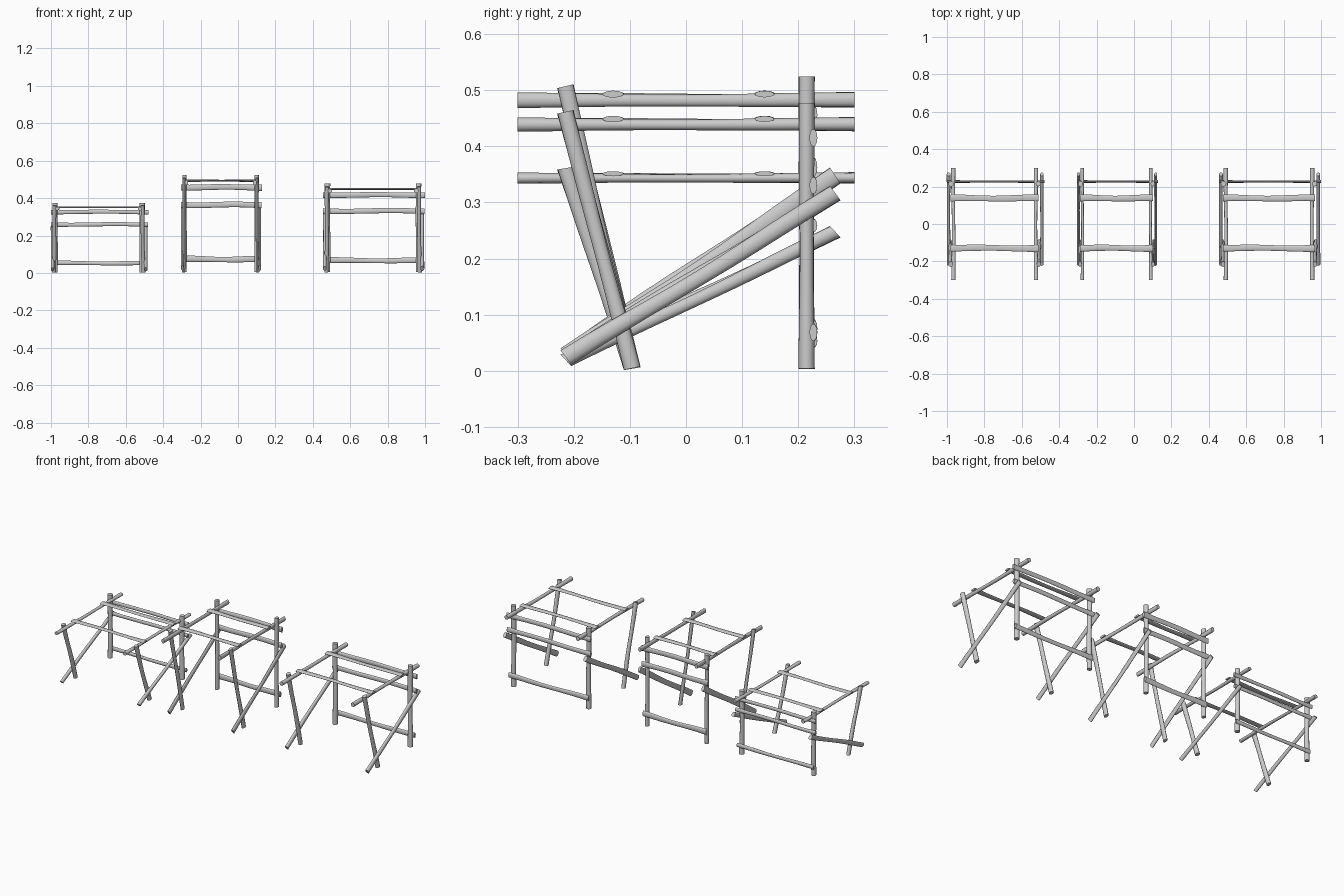
import bpy, bmesh, math
from mathutils import Vector

cube = bpy.data.objects.get("Cube")
if cube:
    bpy.data.objects.remove(cube, do_unlink=True)

# Single weathered wood colour
wood = bpy.data.materials.new("pale_grey_wood")
wood.use_nodes = True
colour = (0.6, 0.6, 0.6, 1)
wood.diffuse_color = colour
wood.node_tree.nodes["Principled BSDF"].inputs["Base Color"].default_value = colour

SIDES, RINGS = 12, 10


def stick(name, start, end, wide, deep, side, place, bow=(0, 0, 0), waist=0.15, phase=0.0):
    """Knobbly pole with an oval section; 'side' is the direction of its width."""
    start, end, side, bow = map(Vector, (start, end, side, bow))
    axis = (end - start).normalized()
    other = axis.cross(side).normalized()
    centre, sx, sz = place
    bm = bmesh.new()
    rings = []
    for i in range(RINGS + 1):
        t = i / RINGS
        # Gentle bend, slimmer middle and uneven bark
        mid = start.lerp(end, t) + bow * math.sin(math.pi * t) * math.cos(4 * t + phase)
        size = 1 - waist * math.sin(math.pi * t) + 0.04 * math.sin(9 * t + phase)
        ring = []
        for k in range(SIDES):
            a = 2 * math.pi * k / SIDES
            p = mid + size * (side * wide * math.cos(a) + other * deep * math.sin(a))
            ring.append(bm.verts.new((centre + p.x * sx, p.y, p.z * sz)))
        rings.append(ring)
    for low, high in zip(rings, rings[1:]):
        for k in range(SIDES):
            n = (k + 1) % SIDES
            bm.faces.new((low[k], low[n], high[n], high[k]))
    bm.faces.new(rings[0][::-1])
    bm.faces.new(rings[-1])
    bmesh.ops.recalc_face_normals(bm, faces=bm.faces)
    mesh = bpy.data.meshes.new(name)
    bm.to_mesh(mesh)
    bm.free()
    mesh.materials.append(wood)
    obj = bpy.data.objects.new(name, mesh)
    bpy.context.collection.objects.link(obj)
    bpy.ops.object.select_all(action="DESELECT")
    obj.select_set(True)
    bpy.context.view_layer.objects.active = obj
    bpy.ops.object.shade_smooth_by_angle(angle=math.radians(45))


def rack(label, place):
    X, Y, Z = (1, 0, 0), (0, 1, 0), (0, 0, 1)
    for word, s, brace_x in (("right", -1, -0.204), ("left", 1, 0.209)):
        n = f"{label}_{word}_"
        # Upright back post
        stick(n + "back_post", (s * 0.193, 0.215, 0.004), (s * 0.193, 0.215, 0.524),
              0.0115, 0.014, X, place, (0.002, 0, 0), 0.1, s)
        # Top rail running front to back
        stick(n + "top_rail", (s * 0.183, -0.3, 0.482), (s * 0.183, 0.3, 0.483),
              0.0095, 0.0135, X, place, (0.002, 0, 0.001), 0.2, s)
        # Leaning front leg
        stick(n + "front_leg", (s * 0.198, -0.096, 0.005), (s * 0.195, -0.215, 0.507),
              0.009, 0.0145, X, place, (0.002, 0.001, 0), 0.1, s)
        # Diagonal brace
        stick(n + "brace", (brace_x, -0.214, 0.026), (brace_x, 0.266, 0.348),
              0.008, 0.0165, X, place, (0, -0.002, 0.003), 0.1, s)
    # Flat slats across the top
    for word, y in (("front", -0.13), ("rear", 0.14)):
        stick(f"{label}_{word}_top_slat", (-0.195, y, 0.493), (0.195, y, 0.493),
              0.018, 0.006, Y, place, (0, 0.004, 0), 0.15, y * 8)
    # Flat slats across the back
    for word, z, a, b in (("lower", 0.075, -0.2, 0.21), ("middle", 0.363, -0.211, 0.218),
                          ("upper", 0.456, -0.211, 0.22)):
        stick(f"{label}_{word}_back_slat", (a, 0.227, z), (b, 0.227, z),
              0.017, 0.007, Z, place, (0, 0, 0.004), 0.15, z * 9)


# Three racks: x centre, width factor, height factor
for label, place in (("low_rack", (-0.745, 1.208, 0.712)),
                     ("tall_rack", (-0.093, 1.0, 1.0)),
                     ("wide_rack", (0.722, 1.262, 0.91))):
    rack(label, place)
